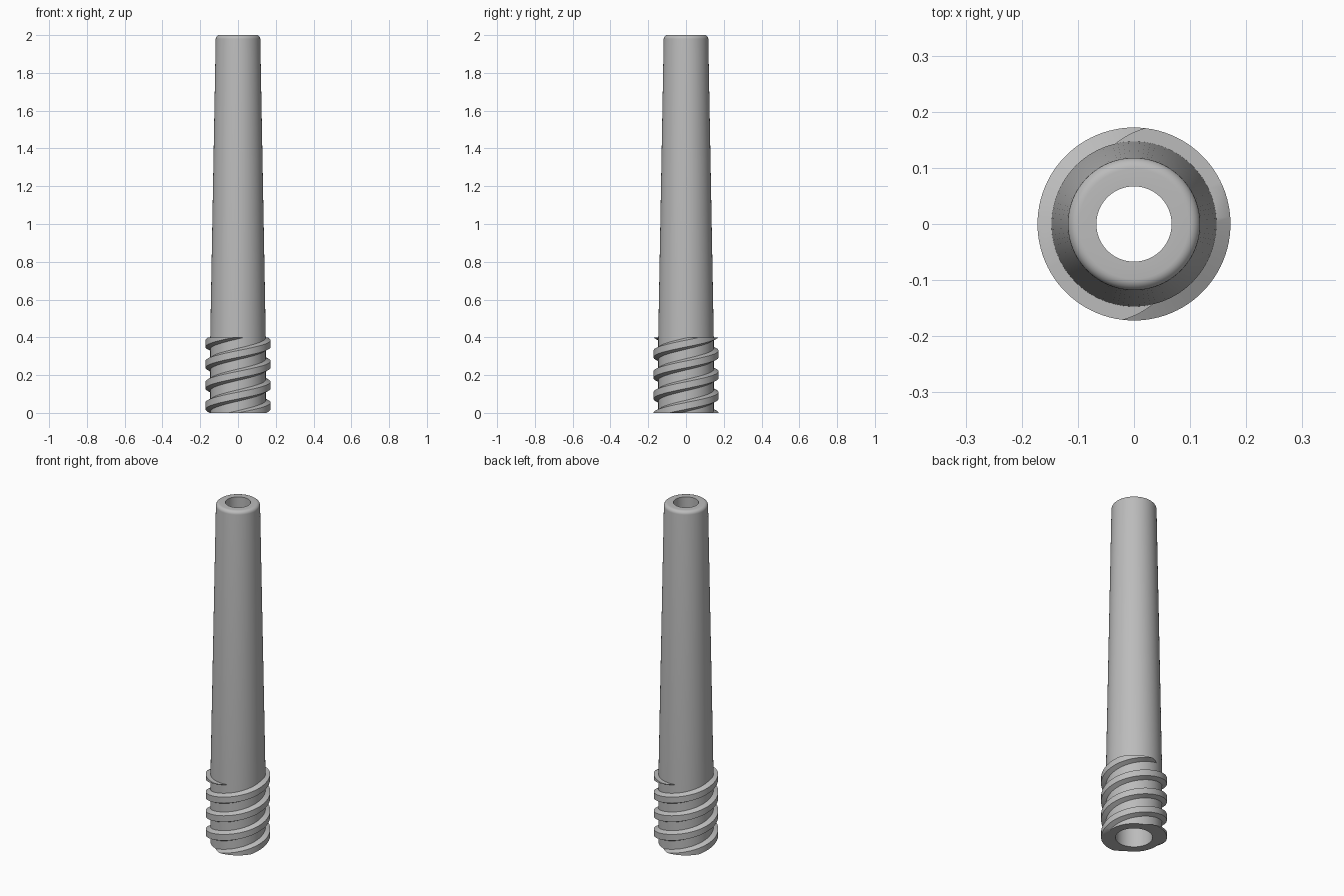
import bpy, bmesh, math
from mathutils import Vector

cube = bpy.data.objects.get("Cube")
if cube:
    bpy.data.objects.remove(cube, do_unlink=True)

grey = bpy.data.materials.new("plain grey")
grey.use_nodes = True
colour = (0.5, 0.5, 0.5, 1)
grey.diffuse_color = colour
grey.node_tree.nodes["Principled BSDF"].inputs["Base Color"].default_value = colour

SIDES = 96
LEAD = 0.22          # rise of one full turn
THREAD_TOP = 0.4


def add_object(name, bm):
    bmesh.ops.recalc_face_normals(bm, faces=bm.faces)
    mesh = bpy.data.meshes.new(name)
    bm.to_mesh(mesh)
    bm.free()
    obj = bpy.data.objects.new(name, mesh)
    mesh.materials.append(grey)
    bpy.context.collection.objects.link(obj)
    bpy.ops.object.select_all(action='DESELECT')
    obj.select_set(True)
    bpy.context.view_layer.objects.active = obj
    bpy.ops.object.shade_smooth_by_angle(angle=math.radians(30))
    return obj


def skin(bm, rings):
    """Join neighbouring closed rings of vertices with quads."""
    for a, b in zip(rings, rings[1:]):
        n = len(a)
        for i in range(n):
            j = (i + 1) % n
            bm.faces.new((a[i], a[j], b[j], b[i]))


# Tapered tube with a rounded upper rim and a tapered bore
rim = 0.02
profile = [(0.097, 0), (0.147, 0), (0.147, THREAD_TOP)]
for k in range(7):
    t = k / 6 * math.pi / 2
    profile.append((0.118 - rim + rim * math.cos(t), 2 - rim + rim * math.sin(t)))
profile.append((0.067, 2))

bm = bmesh.new()
rings = []
for i in range(SIDES):
    a = 2 * math.pi * i / SIDES
    rings.append([bm.verts.new((r * math.cos(a), r * math.sin(a), z)) for r, z in profile])
skin(bm, rings + rings[:1])
add_object("tapered_tube", bm)


# Two-start thread, trimmed flat at both ends
def thread(name, start):
    section = [(0.143, -0.032), (0.172, -0.018), (0.172, 0.018), (0.143, 0.032)]
    bm = bmesh.new()
    rings = []
    steps = int(SIDES * 2.6)
    for i in range(steps + 1):
        turn = i / SIDES
        a = start + 2 * math.pi * turn
        z = -0.075 + LEAD * turn
        rings.append([bm.verts.new((r * math.cos(a), r * math.sin(a), z + dz))
                      for r, dz in section])
    skin(bm, rings)
    for height, normal in ((0, (0, 0, -1)), (THREAD_TOP, (0, 0, 1))):
        cut = bmesh.ops.bisect_plane(
            bm, geom=bm.verts[:] + bm.edges[:] + bm.faces[:],
            plane_co=(0, 0, height), plane_no=Vector(normal), clear_outer=True)
        edges = [e for e in cut["geom_cut"] if isinstance(e, bmesh.types.BMEdge)]
        bmesh.ops.triangle_fill(bm, edges=edges, use_beauty=True)
    return add_object(name, bm)


# The thread centre is at 0.035 on the sides and a quarter lead higher at front and back
offset = 2 * math.pi * (-0.075 - 0.037) / LEAD
thread("thread_start_one", offset)
thread("thread_start_two", offset + math.pi)
